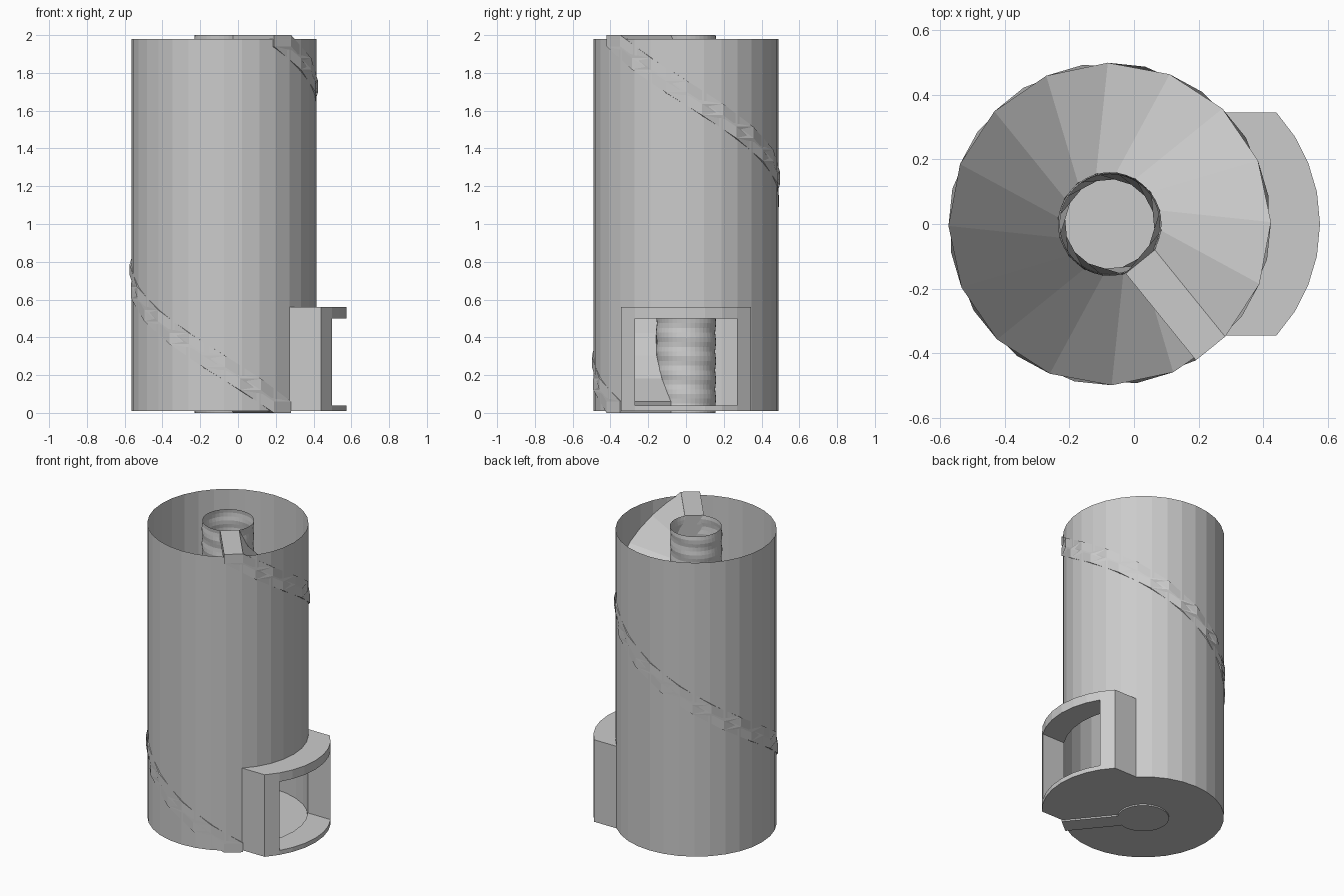
import bpy, bmesh, math
from mathutils import Vector

if "Cube" in bpy.data.objects:
    bpy.data.objects.remove(bpy.data.objects["Cube"])

CX, R = -0.075, 0.49          # tower axis and radius
Z0, Z1 = 0.01, 1.98


def finish(bm, name):
    bmesh.ops.recalc_face_normals(bm, faces=bm.faces)
    me = bpy.data.meshes.new(name)
    bm.to_mesh(me)
    bm.free()
    ob = bpy.data.objects.new(name, me)
    bpy.context.collection.objects.link(ob)
    return ob


def prism(name, profile, z0, z1):
    bm = bmesh.new()
    face = bm.faces.new([bm.verts.new((x, y, z0)) for x, y in profile])
    out = bmesh.ops.extrude_face_region(bm, geom=[face], use_keep_orig=True)
    for v in out["geom"]:
        if isinstance(v, bmesh.types.BMVert):
            v.co.z = z1
    return finish(bm, name)


# Outer wall: open-topped shell with floor and a doorway removed
bm = bmesh.new()
bmesh.ops.create_cone(bm, cap_ends=True, segments=32, radius1=R, radius2=R, depth=Z1 - Z0)
bmesh.ops.translate(bm, vec=(CX, 0, (Z0 + Z1) / 2), verts=bm.verts)
bm.normal_update()
bmesh.ops.delete(bm, geom=[f for f in bm.faces if f.normal.z > 0.9], context='FACES')
for co, no in (((0, 0.27, 0), (0, 1, 0)), ((0, -0.27, 0), (0, 1, 0)),
               ((0, 0, 0.04), (0, 0, 1)), ((0, 0, 0.5), (0, 0, 1))):
    walls = [f for f in bm.faces if abs(f.normal.z) < 0.5 and f.calc_center_median().x > 0.1]
    geom = walls + list({e for f in walls for e in f.edges}) + list({v for f in walls for v in f.verts})
    bmesh.ops.bisect_plane(bm, geom=geom, plane_co=co, plane_no=no)
hole = []
for f in bm.faces:
    c = f.calc_center_median()
    if c.x > 0.1 and abs(c.y) < 0.27 and 0.04 < c.z < 0.5:
        hole.append(f)
bmesh.ops.delete(bm, geom=hole, context='FACES')
finish(bm, "outer_wall")

# Central column: open tube with a faint screw ripple
bm = bmesh.new()
SEG, ROWS = 40, 80
rings = []
for j in range(ROWS + 1):
    z = 2.0 * j / ROWS
    ring = []
    for i in range(SEG):
        a = math.tau * i / SEG
        r = 0.157 + 0.003 * math.cos(math.tau * z / 0.1 + a)
        ring.append(bm.verts.new((CX + r * math.cos(a), r * math.sin(a), z)))
    rings.append(ring)
for lo, hi in zip(rings, rings[1:]):
    for i in range(SEG):
        k = (i + 1) % SEG
        bm.faces.new((lo[i], lo[k], hi[k], hi[i]))
bm.faces.new(rings[0])
finish(bm, "central_column")

# Spiral ramp: a four-strip plank swept through one rising clockwise turn
STEPS, START, RISE, HALF, THICK = 16, math.radians(-51), 1.94, 0.058, 0.06
R_IN, R_OUT, STRIPS = 0.15, 0.495, 4
bm = bmesh.new()
planks = []
for s in range(STEPS + 1):
    a = START - math.tau * s / STEPS
    d, t = Vector((math.cos(a), math.sin(a), 0)), Vector((math.sin(a), -math.cos(a), 0))
    plank = {}
    for i in range(STRIPS + 1):
        for e, r in enumerate((R_IN, R_OUT)):
            for h in (0, 1):
                p = d * r + t * HALF * (2 * i / STRIPS - 1)
                plank[i, e, h] = bm.verts.new((CX + p.x, p.y, RISE * s / STEPS + h * THICK))
    planks.append(plank)
edges = [((0, 0, 1), (0, 1, 1)), ((STRIPS, 0, 0), (STRIPS, 1, 0))]
for e in (0, 1):
    edges += [((0, e, h), (STRIPS, e, h)) for h in (0, 1)]
    edges += [((i, e, 0), (i, e, 1)) for i in (0, STRIPS)]
for p, q in zip(planks, planks[1:]):
    for u, v in edges:
        bm.faces.new((p[u], p[v], q[v], q[u]))
for p in (planks[0], planks[-1]):
    for i in range(STRIPS):
        for h in (0, 1):
            bm.faces.new((p[i, 0, h], p[i, 1, h], p[i + 1, 1, h], p[i + 1, 0, h]))
        for e in (0, 1):
            bm.faces.new((p[i, e, 0], p[i + 1, e, 0], p[i + 1, e, 1], p[i, e, 1]))
    for i in (0, STRIPS):
        bm.faces.new((p[i, 0, 0], p[i, 1, 0], p[i, 1, 1], p[i, 0, 1]))
finish(bm, "spiral_ramp")


# Doorway porch: lintel, sill and two jambs following concentric-looking arcs
def wall_x(y):
    return CX + math.sqrt(R * R - y * y)


def front_x(y):
    return 0.067 + math.sqrt(0.508 ** 2 - y * y)


ys = [-0.345, -0.27, -0.19, -0.1, 0, 0.1, 0.19, 0.27, 0.345]
slab = [(front_x(y), y) for y in ys] + [(wall_x(y) - 0.005, y) for y in reversed(ys)]
prism("porch_lintel", slab, 0.5, 0.56)
prism("porch_sill", slab, Z0, 0.04)
for name, s in (("left_jamb", -1), ("right_jamb", 1)):
    prism(name, [(wall_x(0.345) - 0.005, 0.345 * s), (front_x(0.345), 0.345 * s),
                 (front_x(0.27), 0.27 * s), (wall_x(0.27) - 0.005, 0.27 * s)], 0.04, 0.5)
